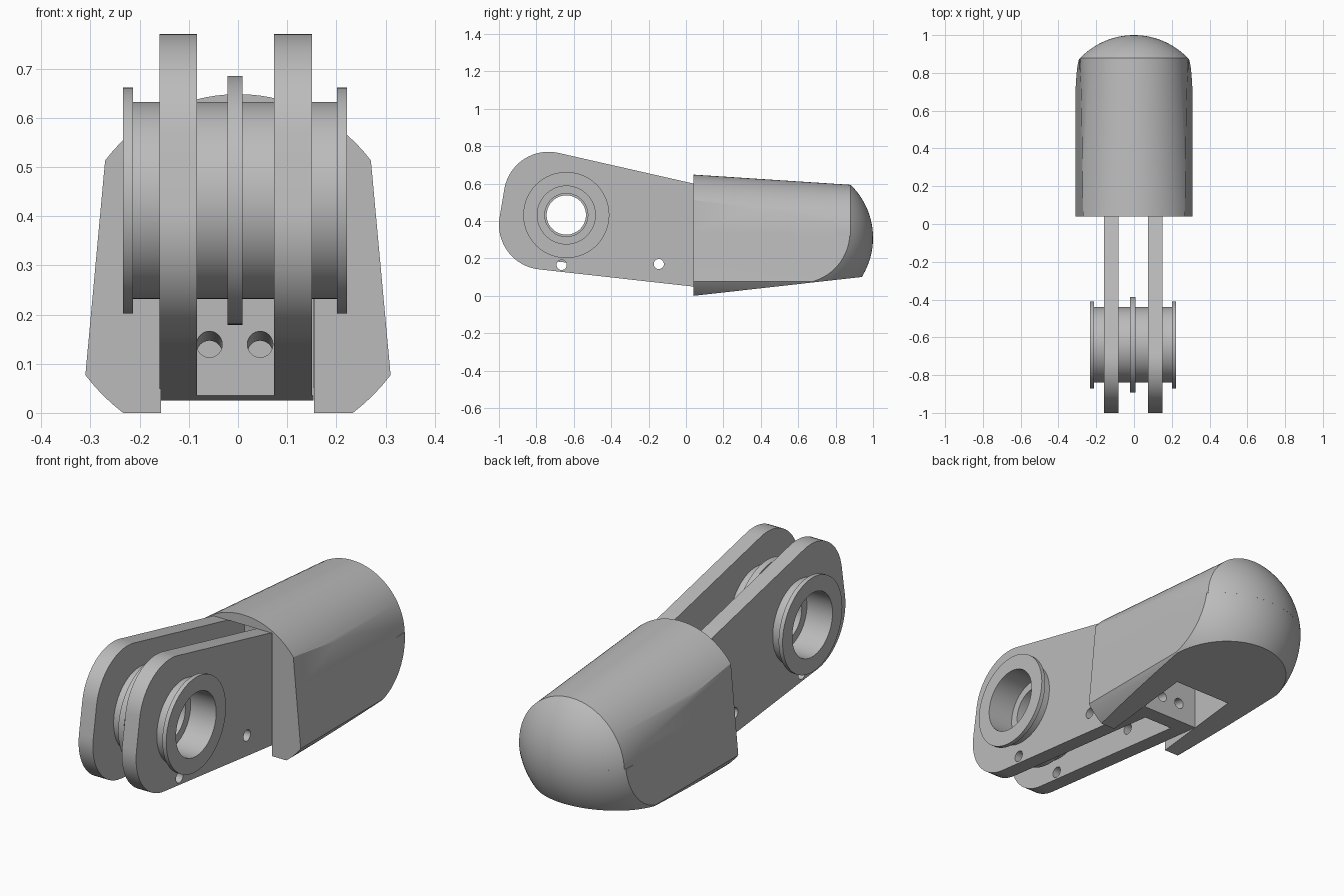
import bpy, bmesh, math
from mathutils import Vector, Matrix

cube = bpy.data.objects.get("Cube")
if cube:
    bpy.data.objects.remove(cube, do_unlink=True)

grey = bpy.data.materials.new("plain grey")
grey.use_nodes = True
colour = (0.5, 0.5, 0.5, 1)
grey.diffuse_color = colour
grey.node_tree.nodes["Principled BSDF"].inputs["Base Color"].default_value = colour


def finish(bm, name):
    bmesh.ops.recalc_face_normals(bm, faces=bm.faces)
    mesh = bpy.data.meshes.new(name)
    bm.to_mesh(mesh)
    bm.free()
    mesh.materials.append(grey)
    ob = bpy.data.objects.new(name, mesh)
    bpy.context.collection.objects.link(ob)
    return ob


def prism(name, profile, x0, x1):
    """Extrude a side outline of (y, z) points from x0 to x1."""
    bm = bmesh.new()
    face = bm.faces.new([bm.verts.new((x0, y, z)) for y, z in profile])
    new = bmesh.ops.extrude_face_region(bm, geom=[face])["geom"]
    bmesh.ops.translate(bm, vec=(x1 - x0, 0, 0),
                        verts=[v for v in new if isinstance(v, bmesh.types.BMVert)])
    return finish(bm, name)


def revolve(profile, axis, centre, closed=False, steps=96):
    """Spin (along, radius) points about an axis through the centre."""
    bm = bmesh.new()
    axis, centre = Vector(axis), Vector(centre)
    verts = [bm.verts.new(centre + axis * a + Vector((0, 0, r))) for a, r in profile]
    pairs = list(zip(verts, verts[1:]))
    if closed:
        pairs.append((verts[-1], verts[0]))
    edges = [bm.edges.new(p) for p in pairs]
    bmesh.ops.spin(bm, geom=verts + edges, cent=centre, axis=axis,
                   angle=math.tau, steps=steps, use_duplicate=False)
    bmesh.ops.remove_doubles(bm, verts=bm.verts, dist=0.0001)
    bmesh.ops.recalc_face_normals(bm, faces=bm.faces)
    return bm


def slice_off(bm, point, normal):
    """Cut away what lies beyond a plane and close the cut."""
    bmesh.ops.bisect_plane(bm, geom=bm.verts[:] + bm.edges[:] + bm.faces[:],
                           plane_co=point, plane_no=Vector(normal).normalized(),
                           clear_outer=True)
    bmesh.ops.holes_fill(bm, edges=[e for e in bm.edges if e.is_boundary], sides=0)


def rod(radius, length, matrix):
    bm = bmesh.new()
    bmesh.ops.create_cone(bm, cap_ends=True, segments=32, radius1=radius,
                          radius2=radius, depth=length, matrix=matrix)
    return finish(bm, "cutter")


def combine(ob, other, operation):
    mod = ob.modifiers.new("combine", "BOOLEAN")
    mod.operation = operation
    mod.solver = "EXACT"
    mod.object = other
    bpy.context.view_layer.objects.active = ob
    bpy.ops.object.modifier_apply(modifier=mod.name)
    bpy.data.objects.remove(other, do_unlink=True)


def smooth(ob):
    bpy.ops.object.select_all(action="DESELECT")
    ob.select_set(True)
    bpy.context.view_layer.objects.active = ob
    bpy.ops.object.shade_smooth_by_angle(angle=math.radians(25))


def arc(cy, cz, r, start, end, count=16):
    angles = [math.radians(start + (end - start) * i / count) for i in range(count + 1)]
    return [(cy + r * math.cos(a), cz + r * math.sin(a)) for a in angles]


def arm_top(y):
    return 0.6 - 0.227 * (y - 0.04)


# Rounded cap: a tapered upper shell and a straight lower shell share one dome
DOME_Y, DOME_R, AXIS_Z, FRONT, SPLIT = 0.605, 0.395, 0.31, 0.04, 0.32


def shell(name, front_r, rim_r, rim_up):
    start = math.degrees(math.asin(rim_r / DOME_R))
    dome = arc(DOME_Y, 0, DOME_R, start, 0, 20)
    bm = revolve([(FRONT, 0), (FRONT, front_r)] + dome, (0, 1, 0), (0, 0, AXIS_Z))
    slice_off(bm, (0, 0, SPLIT), (0, 0, -1 if rim_up else 1))
    for side in (-1, 1):
        slice_off(bm, (side * 0.31, 0, 0.08), (side * 0.435, 0, 0.04))
    if not rim_up:
        slice_off(bm, (0, FRONT, 0), (0, 0.112, -1))
    return finish(bm, name)


cap = shell("rounded_cap", 0.338, 0.2835, True)
combine(cap, shell("lower_shell", 0.388, 0.388, False), "UNION")
slot = prism("cutter", [(-0.1, -0.2), (0.5, -0.2), (0.5, arm_top(0.5)),
                        (-0.1, arm_top(-0.1))], -0.157, 0.155)
combine(cap, slot, "DIFFERENCE")
smooth(cap)

# Two arm plates, each with a pulley bore and two pin holes
HUB = Vector((-0.006, -0.64, 0.432))
ACROSS = Matrix.Rotation(math.pi / 2, 4, "Y")
outline = (arc(-0.735, 0.53, 0.24, 77, 170) + arc(-0.76, 0.38, 0.24, 170, 264)
           + [(0.26, 0.025), (0.26, arm_top(0.26))])
for name, x0, x1 in (("right_arm", -0.16, -0.083), ("left_arm", 0.073, 0.15)):
    arm = prism(name, outline, x0, x1)
    for y, z, r in ((HUB.y, HUB.z, 0.18), (-0.665, 0.165, 0.027), (-0.145, 0.17, 0.027)):
        combine(arm, rod(r, 1, Matrix.Translation((0, y, z)) @ ACROSS), "DIFFERENCE")
    smooth(arm)

# Cross wall joining the arms, with two sloping holes
wall = prism("cross_wall", [(0.17, 0.035), (0.26, 0.025), (0.26, arm_top(0.26)),
                            (0.17, arm_top(0.17))], -0.157, 0.153)
for x in (-0.058, 0.045):
    tilt = Matrix.Translation((x, 0.2, 0.133)) @ Matrix.Rotation(math.radians(78), 4, "X")
    combine(wall, rod(0.026, 0.4, tilt), "DIFFERENCE")
smooth(wall)

# Hollow roller with end flanges and a middle rib
half = [(0.03, 0.105), (0.03, 0.115), (0.09, 0.115), (0.09, 0.155), (0.228, 0.155),
        (0.228, 0.23), (0.207, 0.23), (0.207, 0.2), (0.015, 0.2), (0.015, 0.253)]
ring = half + [(-a, r) for a, r in reversed(half)]
smooth(finish(revolve(ring, (1, 0, 0), HUB, closed=True), "roller"))
